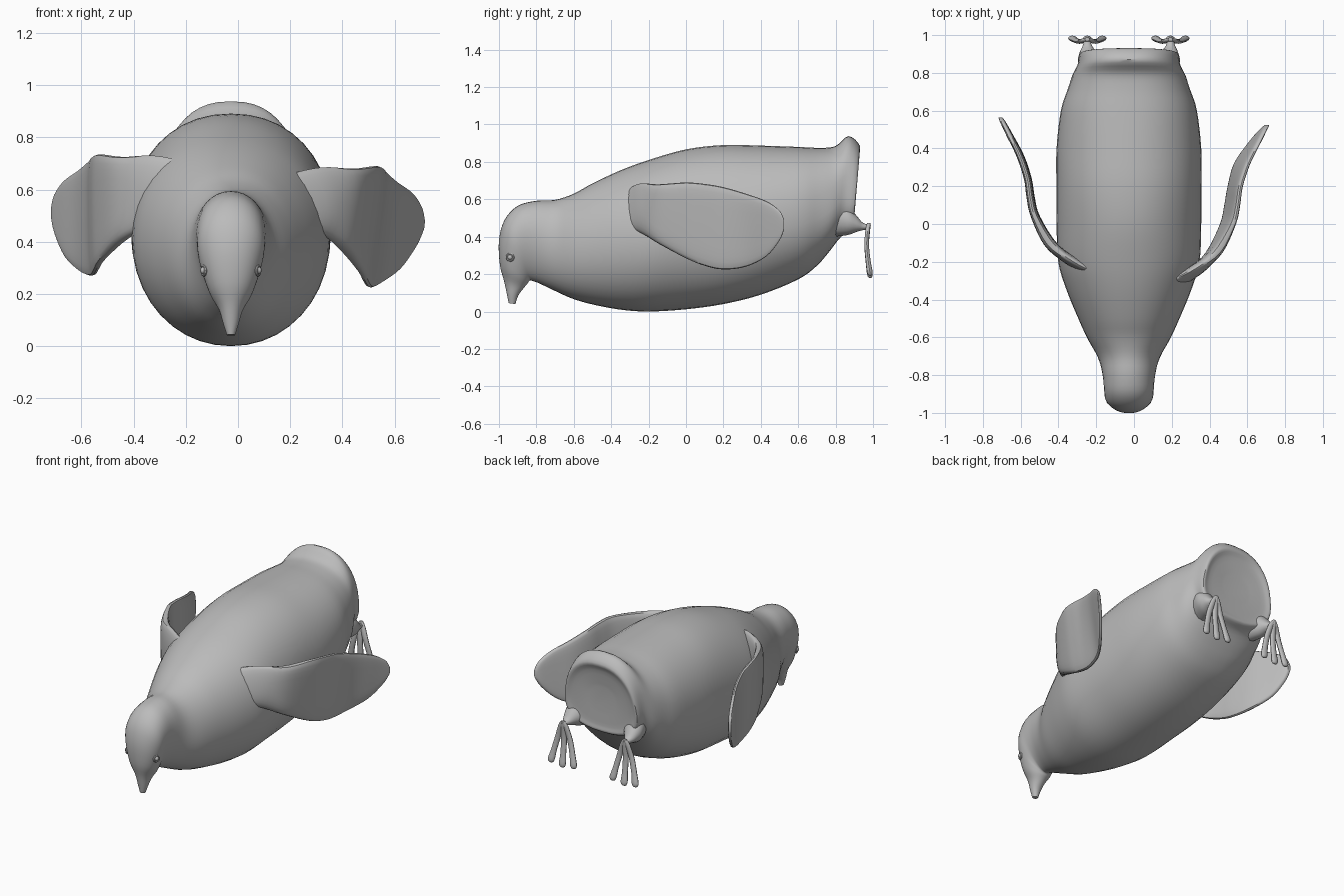
import bpy, bmesh, math
from mathutils import Vector, Matrix

cube = bpy.data.objects.get("Cube")
if cube:
    bpy.data.objects.remove(cube, do_unlink=True)

grey = bpy.data.materials.new("plain grey")
grey.use_nodes = True
COLOUR = (0.5, 0.5, 0.5, 1.0)
grey.diffuse_color = COLOUR
grey.node_tree.nodes["Principled BSDF"].inputs["Base Color"].default_value = COLOUR

CX = -0.027  # the body sits slightly off the middle


def finish(name, bm, angle=40):
    bmesh.ops.recalc_face_normals(bm, faces=bm.faces)
    mesh = bpy.data.meshes.new(name)
    bm.to_mesh(mesh)
    bm.free()
    obj = bpy.data.objects.new(name, mesh)
    bpy.context.collection.objects.link(obj)
    mesh.materials.append(grey)
    bpy.ops.object.select_all(action='DESELECT')
    obj.select_set(True)
    bpy.context.view_layer.objects.active = obj
    bpy.ops.object.shade_smooth_by_angle(angle=math.radians(angle))
    return obj


def spline(a, b, c, d, t):
    """Catmull-Rom blend of four sections."""
    return [0.5 * (2 * q + (r - p) * t + (2 * p - 5 * q + 4 * r - s) * t * t
                   + (3 * q - p - 3 * r + s) * t ** 3)
            for p, q, r, s in zip(a, b, c, d)]


def power(v, p):
    return math.copysign(abs(v) ** p, v)


def loft(name, sections, n=32, steps=4):
    """Section: top xyz, bottom xyz, half width, upper bulge, squareness."""
    last = len(sections) - 1
    rows = []
    for i in range(last):
        four = [sections[min(max(j, 0), last)] for j in range(i - 1, i + 3)]
        rows += [spline(*four, s / steps) for s in range(steps)]
    rows.append(sections[-1])
    bm = bmesh.new()
    rings = []
    for row in rows:
        top, bottom = Vector(row[0:3]), Vector(row[3:6])
        width, bulge, p = row[6:9]
        ring = []
        for k in range(n):
            a = 2 * math.pi * k / n
            c, s = power(math.cos(a), p), power(math.sin(a), p)
            point = (top + bottom) / 2 + (top - bottom) / 2 * c
            point.x += width * s * (1 + bulge * c)
            ring.append(bm.verts.new(point))
        rings.append(ring)
    for r1, r2 in zip(rings, rings[1:]):
        for k in range(n):
            m = (k + 1) % n
            bm.faces.new((r1[k], r1[m], r2[m], r2[k]))
    bm.faces.new(rings[0])
    bm.faces.new(rings[-1])
    return finish(name, bm)


def body_section(ty, tz, by, bz, width, bulge=0.0, p=0.97):
    return (CX, ty, tz, CX, by, bz, width, bulge, p)


# Beak, head and trunk as one continuous skin
loft("body", [body_section(*s) for s in (
    (-0.948, 0.045, -0.912, 0.040, 0.016),
    (-0.957, 0.090, -0.897, 0.085, 0.030),
    (-0.972, 0.160, -0.868, 0.125, 0.047),
    (-0.995, 0.250, -0.845, 0.153, 0.080, 0.1),
    (-1.000, 0.380, -0.838, 0.164, 0.105, 0.15),
    (-0.970, 0.490, -0.832, 0.167, 0.122, 0.25),
    (-0.900, 0.565, -0.822, 0.164, 0.128, 0.25),
    (-0.800, 0.592, -0.790, 0.153, 0.138, 0.15),
    (-0.700, 0.597, -0.710, 0.115, 0.165),
    (-0.600, 0.630, -0.610, 0.070, 0.220),
    (-0.500, 0.685, -0.500, 0.038, 0.268),
    (-0.350, 0.755, -0.350, 0.010, 0.330),
    (-0.200, 0.810, -0.200, 0.000, 0.374),
    (0.000, 0.867, 0.000, 0.012, 0.383),
    (0.200, 0.890, 0.200, 0.040, 0.384, 0.0, 0.93),
    (0.400, 0.887, 0.400, 0.090, 0.383, 0.0, 0.93),
    (0.600, 0.880, 0.600, 0.172, 0.360, 0.0, 0.9),
    (0.720, 0.875, 0.700, 0.245, 0.325, -0.03, 0.87),
    (0.800, 0.885, 0.770, 0.325, 0.298, -0.1, 0.83),
    (0.870, 0.938, 0.830, 0.400, 0.265, -0.15, 0.82),
    (0.930, 0.885, 0.890, 0.430, 0.250, -0.17, 0.8),
    (0.912, 0.830, 0.890, 0.470, 0.205, -0.16, 0.82),
    (0.895, 0.720, 0.890, 0.560, 0.090, 0.0, 0.9),
)], n=40)

# Flippers: y, top x, top z, bottom x, bottom z, half thickness
FLIPPER = (
    (-0.400, 0.06, 0.590, 0.12, 0.470, 0.030),
    (-0.310, 0.19, 0.655, 0.25, 0.440, 0.060),
    (-0.240, 0.32, 0.685, 0.34, 0.420, 0.055),
    (-0.150, 0.44, 0.680, 0.41, 0.365, 0.038),
    (0.000, 0.525, 0.690, 0.47, 0.285, 0.024),
    (0.100, 0.550, 0.682, 0.49, 0.245, 0.021),
    (0.200, 0.565, 0.665, 0.507, 0.225, 0.020),
    (0.320, 0.605, 0.630, 0.540, 0.240, 0.020),
    (0.430, 0.660, 0.590, 0.615, 0.295, 0.018),
    (0.500, 0.695, 0.540, 0.675, 0.380, 0.015),
    (0.525, 0.708, 0.490, 0.703, 0.440, 0.010),
)

for side, word in ((1, "left"), (-1, "right")):
    # The right flipper is held higher, further back and more upright
    up, back, upright = (0.0, 0.0, 0.0) if side > 0 else (0.045, 0.04, 0.9)
    loft(word + "_flipper",
         [(side * tx, y + back, tz + up,
           side * (bx + upright * (tx - bx)), y + back, bz + up, w, 0.0,
           0.95 if y < -0.2 else 0.55)
          for y, tx, tz, bx, bz, w in FLIPPER], n=24)

    # Broad thigh drawn out into a thin ankle
    fx = CX + side * 0.22
    loft(word + "_leg",
         [(fx - side * inset, y, top, fx - side * inset, y, low, w, 0.0, 1.0)
          for y, top, low, w, inset in (
              (0.78, 0.62, 0.400, 0.080, 0.05), (0.86, 0.570, 0.408, 0.070, 0.02),
              (0.91, 0.515, 0.425, 0.045, 0.005), (0.945, 0.475, 0.435, 0.024, 0.0),
              (0.980, 0.464, 0.440, 0.016, 0.0))],
         n=16)

    # Three hanging toes
    for toe, spread in (("inner", -side), ("middle", 0), ("outer", side)):
        drop = 0.0 if spread == 0 else 0.012
        loft(f"{word}_{toe}_toe",
             [(fx + spread * dx, y - r, z + drop, fx + spread * dx, y + r, z + drop,
               w, 0.0, 1.0)
              for dx, y, z, r, w in (
                  (0.0, 0.978, 0.462, 0.010, 0.012), (0.016, 0.972, 0.430, 0.012, 0.018),
                  (0.042, 0.966, 0.350, 0.012, 0.019), (0.066, 0.974, 0.260, 0.013, 0.019),
                  (0.078, 0.982, 0.205, 0.015, 0.023), (0.080, 0.984, 0.185, 0.011, 0.017),
                  (0.081, 0.985, 0.179, 0.003, 0.006))],
             n=12, steps=3)

    # Eye: small ball with a raised lid ring
    place = Matrix.Translation((CX + side * 0.104, -0.940, 0.290)) @ \
        Matrix.Rotation(math.radians(-20 * side), 4, 'Z')
    bm = bmesh.new()
    bmesh.ops.create_uvsphere(bm, u_segments=16, v_segments=10, radius=0.014, matrix=place)
    finish(word + "_eye", bm)
    bm = bmesh.new()
    rings = []
    for i in range(20):
        a = 2 * math.pi * i / 20
        ring = []
        for j in range(8):
            b = 2 * math.pi * j / 8
            r = 0.018 + 0.006 * math.cos(b)
            ring.append(bm.verts.new(place @ Vector(
                (0.006 * math.sin(b), r * math.cos(a), r * math.sin(a)))))
        rings.append(ring)
    for i in range(20):
        r1, r2 = rings[i], rings[(i + 1) % 20]
        for j in range(8):
            m = (j + 1) % 8
            bm.faces.new((r1[j], r1[m], r2[m], r2[j]))
    finish(word + "_eyelid", bm)
